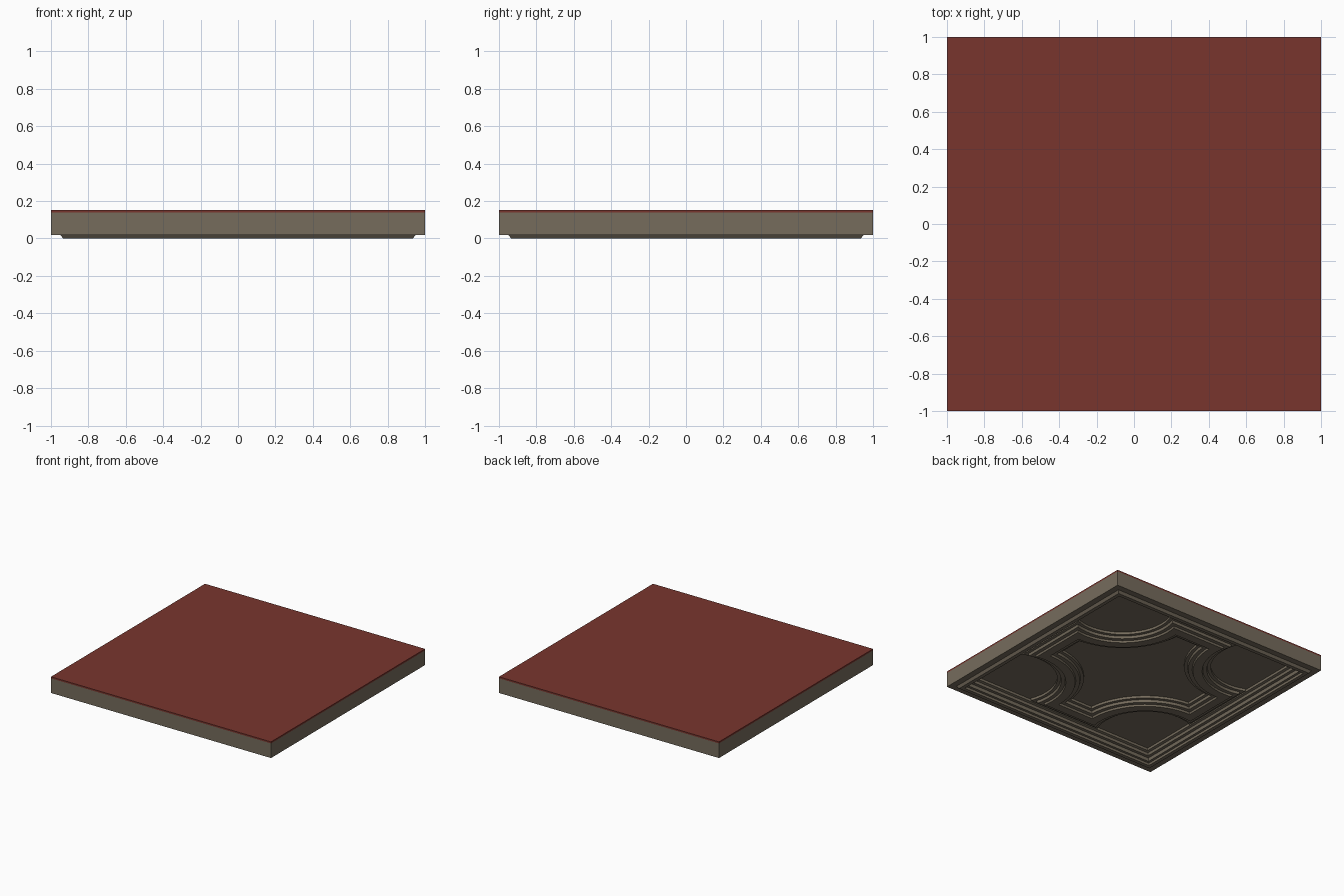
import bpy, bmesh, math

if "Cube" in bpy.data.objects:
    bpy.data.objects.remove(bpy.data.objects["Cube"])

def material(name, col):
    m = bpy.data.materials.new(name)
    m.diffuse_color = (*col, 1)
    m.use_nodes = True
    m.node_tree.nodes["Principled BSDF"].inputs["Base Color"].default_value = m.diffuse_color
    return m

stone = material("taupe stone", (0.18, 0.15, 0.108))
red = material("brick red", (0.19, 0.036, 0.027))

def finish(name, bm, mat):
    bmesh.ops.recalc_face_normals(bm, faces=bm.faces)
    me = bpy.data.meshes.new(name)
    bm.to_mesh(me)
    bm.free()
    me.materials.append(mat)
    ob = bpy.data.objects.new(name, me)
    bpy.context.collection.objects.link(ob)
    return ob

def loft(name, outline, profile, mat):
    """Sweep a (offset, z) profile around a closed outline."""
    bm = bmesh.new()
    rows = [[bm.verts.new((x, y, z)) for x, y in outline(d)] for d, z in profile]
    n = len(rows[0])
    for a, b in zip(rows, rows[1:]):
        for i in range(n):
            j = (i + 1) % n
            bm.faces.new((a[i], a[j], b[j], b[i]))
    return finish(name, bm, mat)

def box(name, half, z0, z1, mat):
    bm = bmesh.new()
    bmesh.ops.create_cube(bm, size=1)
    for v in bm.verts:
        v.co = (v.co.x * 2 * half, v.co.y * 2 * half, z0 if v.co.z < 0 else z1)
    return finish(name, bm, mat)

def square(h):
    return [(h, -h), (h, h), (-h, h), (-h, -h)]

def quatrefoil(d):
    """Cross with concave circular corners, inset by d."""
    end, c, r = 0.82 - d, 0.68, 0.38 + d
    t = math.acos((end - c) / r)
    a0, a1 = 2 * math.pi - t, math.pi / 2 + t - math.pi / 2
    pts = []
    # corner arc from the right arm to the back arm, passing nearest the centre
    a_end = math.asin((end - c) / r)
    a_end = math.pi - a_end
    n = 20
    arc = []
    for i in range(n + 1):
        a = a0 + (a_end - a0) * i / n
        arc.append((c + r * math.cos(a), c + r * math.sin(a)))
    for k in range(4):
        for x, y in arc:
            for _ in range(k):
                x, y = -y, x
            pts.append((x, y))
    return pts

# red covering on top
box("floor_covering", 1.0, 0.14, 0.153, red)

# recessed ceiling panel
box("ceiling_panel", 0.9, 0.09, 0.139, stone)

# square outer frame with stepped inner edge
loft("outer_frame", square, [
    (0.9, 0.14), (1, 0.14), (1, 0.02), (0.95, 0.02), (0.935, 0), (0.905, 0), (0.905, 0.02),
    (0.885, 0.02), (0.88, 0.045), (0.855, 0.045), (0.85, 0.065),
    (0.83, 0.07), (0.83, 0.091)], stone)

# stepped quatrefoil moulding
half = [(0, 0.091), (0, 0.07), (0.025, 0.07), (0.03, 0.05), (0.06, 0.05), (0.065, 0.035)]
loft("quatrefoil_moulding", quatrefoil,
     half + [(0.2 - d, z) for d, z in reversed(half)], stone)
